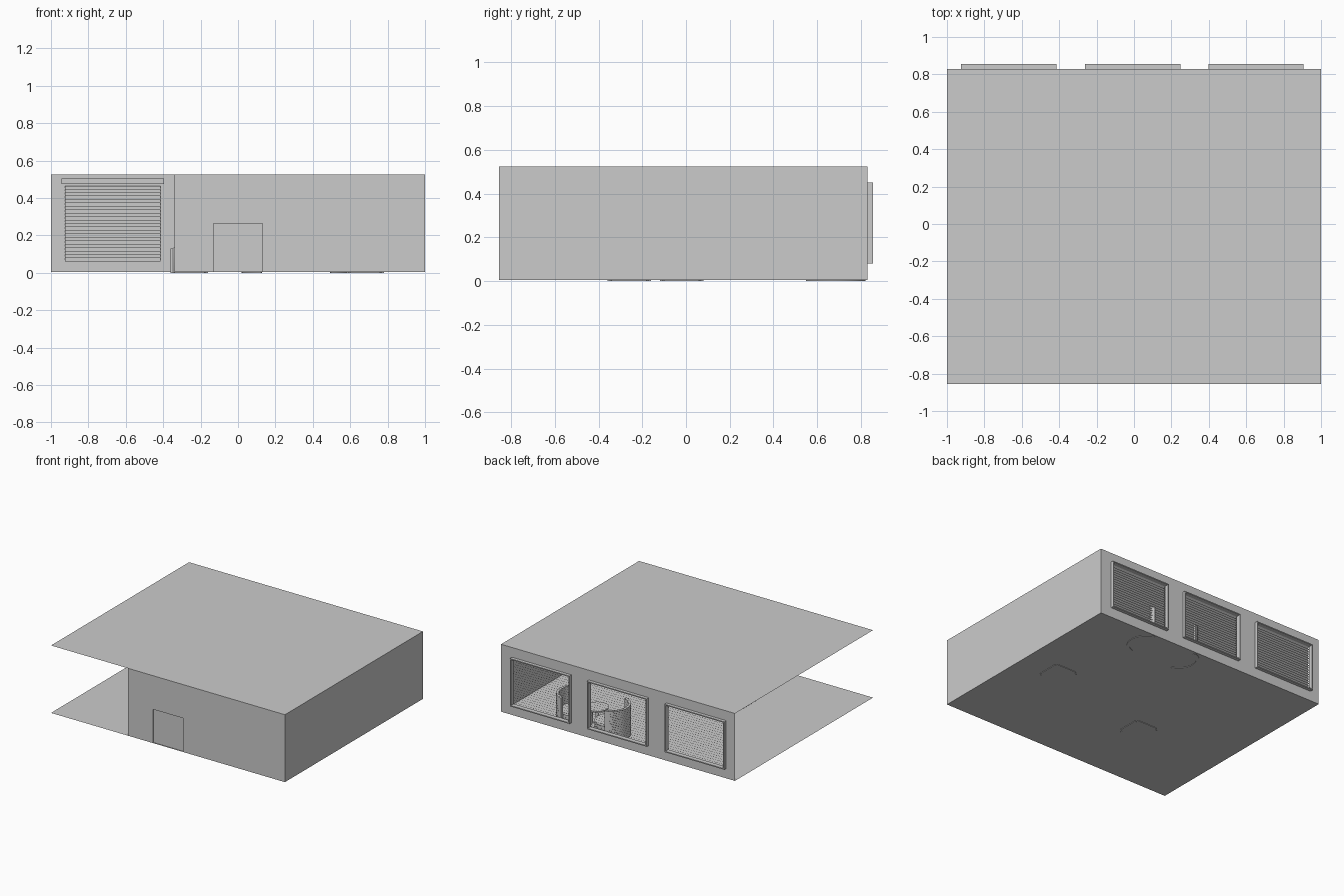
import bpy, bmesh, math
from mathutils import Vector

cube = bpy.data.objects.get("Cube")
if cube:
    bpy.data.objects.remove(cube, do_unlink=True)

grey = bpy.data.materials.new("plain grey")
grey.use_nodes = True
COLOUR = (0.6, 0.6, 0.6, 1)
grey.diffuse_color = COLOUR
grey.node_tree.nodes["Principled BSDF"].inputs["Base Color"].default_value = COLOUR

FLOOR, TOP = 0.004, 0.525
FRONT, BACK = -0.855, 0.83
WINDOWS = (-0.67, -0.007, 0.652)
HALF, SILL, HEAD = 0.255, 0.08, 0.45


def finish(name, bm, smooth=False):
    mesh = bpy.data.meshes.new(name)
    bm.to_mesh(mesh)
    bm.free()
    mesh.materials.append(grey)
    ob = bpy.data.objects.new(name, mesh)
    bpy.context.collection.objects.link(ob)
    if smooth:
        bpy.ops.object.select_all(action='DESELECT')
        ob.select_set(True)
        bpy.context.view_layer.objects.active = ob
        bpy.ops.object.shade_smooth_by_angle(angle=math.radians(40))
    return ob


def quad(bm, *points):
    bm.faces.new([bm.verts.new(p) for p in points])


def add_box(bm, low, high):
    low, high = Vector(low), Vector(high)
    made = bmesh.ops.create_cube(bm, size=1)["verts"]
    bmesh.ops.scale(bm, vec=high - low, verts=made)
    bmesh.ops.translate(bm, vec=(low + high) / 2, verts=made)


def slab(name, z):
    bm = bmesh.new()
    quad(bm, (-1, FRONT, z), (1, FRONT, z), (1, BACK, z), (-1, BACK, z))
    finish(name, bm)


def wall(name, y, x0, x1, holes, low, high):
    """Flat wall along x with rectangular openings."""
    bm = bmesh.new()
    xs = [x0] + [v for h in holes for v in h] + [x1]
    for i, (a, b) in enumerate(zip(xs, xs[1:])):
        spans = [(FLOOR, low), (high, TOP)] if i % 2 else [(FLOOR, TOP)]
        for c, d in spans:
            if d > c:
                quad(bm, (a, y, c), (b, y, c), (b, y, d), (a, y, d))
    bmesh.ops.remove_doubles(bm, verts=bm.verts, dist=0.0001)
    finish(name, bm)


# Room shell, open on one side
slab("floor", FLOOR)
slab("ceiling", TOP)
bm = bmesh.new()
quad(bm, (1, FRONT, FLOOR), (1, BACK, FLOOR), (1, BACK, TOP), (1, FRONT, TOP))
finish("side_wall", bm)
wall("front_wall", FRONT, -0.34, 1, [(-0.13, 0.13)], FLOOR, 0.265)
wall("back_wall", BACK, -1, 1, [(c - HALF, c + HALF) for c in WINDOWS], SILL, HEAD)

# Recessed door
bm = bmesh.new()
add_box(bm, (-0.13, FRONT + 0.01, FLOOR), (0.13, FRONT + 0.025, 0.265))
for s in (-0.13, 0.13):
    quad(bm, (s, FRONT, FLOOR), (s, FRONT + 0.01, FLOOR),
         (s, FRONT + 0.01, 0.265), (s, FRONT, 0.265))
finish("door", bm)

# Window frames and slatted blinds
SLATS = 22
for n, c in enumerate(WINDOWS, 1):
    left, right, t = c - HALF, c + HALF, 0.008
    bm = bmesh.new()
    for a, b in ((left, left + t), (right - t, right)):
        add_box(bm, (a, BACK - 0.01, SILL), (b, 0.855, HEAD))
    for a, b in ((SILL, SILL + t), (HEAD - t, HEAD)):
        add_box(bm, (left, BACK - 0.01, a), (right, 0.855, b))
    finish(f"window_frame_{n}", bm)

    bm = bmesh.new()
    step = (0.465 - 0.06) / SLATS
    for i in range(SLATS):
        z = 0.06 + i * step
        quad(bm, (left, 0.785, z), (right, 0.785, z),
             (right, 0.815, z + step), (left, 0.815, z + step))
    finish(f"blind_slats_{n}", bm)

    bm = bmesh.new()
    add_box(bm, (c - 0.275, 0.785, 0.475), (c + 0.275, 0.82, 0.505))
    finish(f"blind_header_{n}", bm)


# Curved-back chairs facing each other
def chair(name, cx, cy, side):
    bm = bmesh.new()
    steps, rings = 16, []
    for i in range(steps + 1):
        a = math.radians(-75 + 150 * i / steps)
        ring = []
        for r, z in ((0.12, 0), (0.14, 0), (0.14, 0.24), (0.12, 0.24)):
            ring.append(bm.verts.new((cx + side * r * math.cos(a),
                                      cy + r * math.sin(a), z)))
        rings.append(ring)
    for p, q in zip(rings, rings[1:]):
        for k in range(4):
            m = (k + 1) % 4
            bm.faces.new((p[k], p[m], q[m], q[k]))
    bm.faces.new(rings[0])
    bm.faces.new(rings[-1])
    seat = bmesh.ops.create_cone(bm, cap_ends=True, segments=32, radius1=0.118,
                                 radius2=0.118, depth=0.1)["verts"]
    bmesh.ops.translate(bm, vec=(cx, cy, 0.06), verts=seat)
    bmesh.ops.recalc_face_normals(bm, faces=bm.faces)
    finish(name, bm, True)


chair("chair_left", 0.46, 0.685, 1)
chair("chair_right", 0.16, 0.685, -1)

# Small round table between the chairs
bm = bmesh.new()
for r, z, d in ((0.08, 0.15, 0.012), (0.012, 0.08, 0.14), (0.05, 0.01, 0.01)):
    part = bmesh.ops.create_cone(bm, cap_ends=True, segments=24, radius1=r,
                                 radius2=r, depth=d)["verts"]
    bmesh.ops.translate(bm, vec=(0.31, 0.64, z), verts=part)
finish("side_table", bm, True)

# Square padded stools
for name, x, y in (("stool_front", -0.26, -0.26), ("stool_side", 0.68, -0.02)):
    bm = bmesh.new()
    add_box(bm, (x - 0.1, y - 0.1, 0), (x + 0.1, y + 0.1, 0.15))
    rim = [e for e in bm.edges if max(v.co.z for v in e.verts) > 0.1]
    bmesh.ops.bevel(bm, geom=rim, offset=0.02, segments=3, affect='EDGES')
    finish(name, bm, True)
